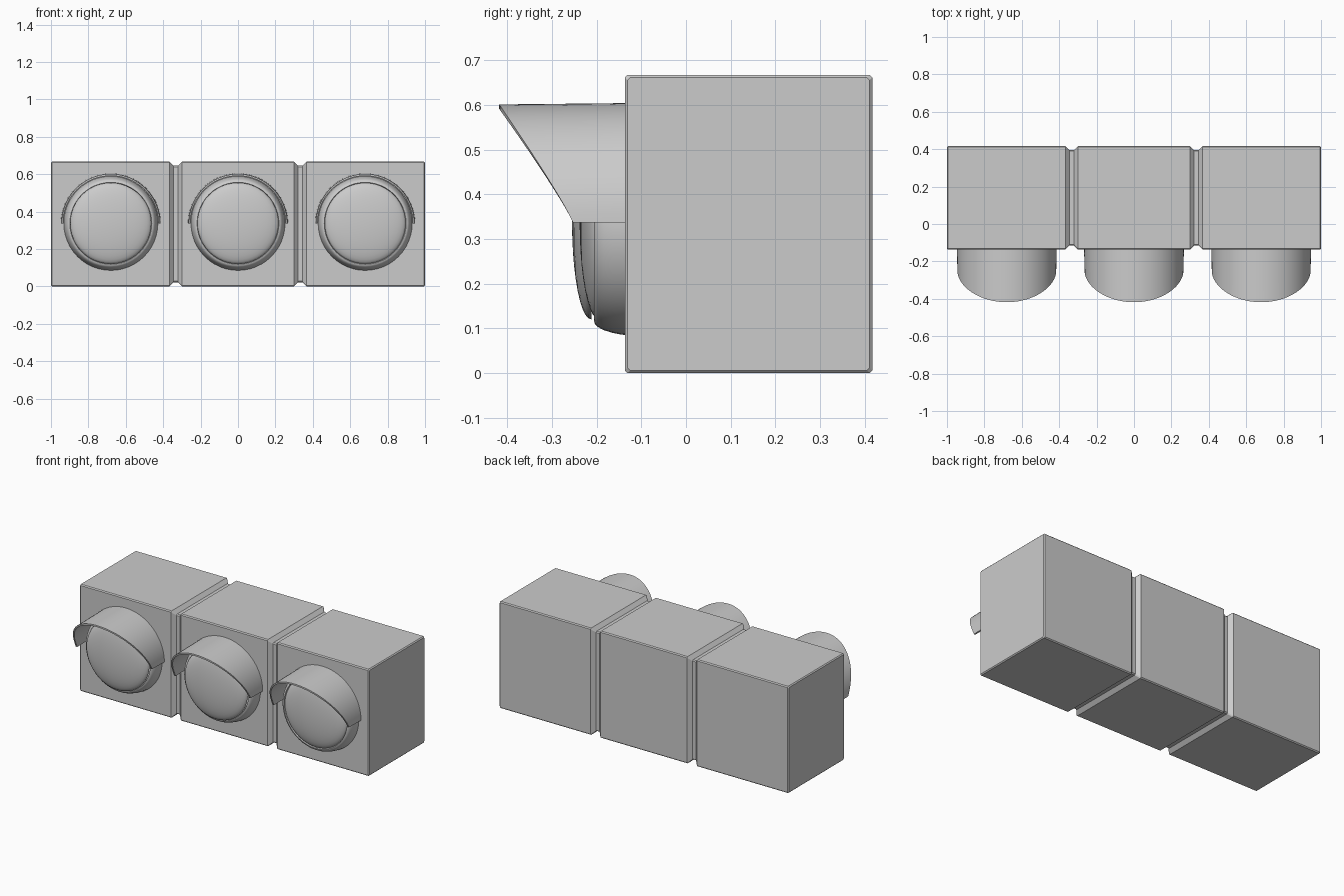
import bpy, bmesh, math

if "Cube" in bpy.data.objects:
    bpy.data.objects.remove(bpy.data.objects["Cube"])

CZ = 0.337        # height of the lamp axis
FRONT = -0.137    # front face of the housing


def make(name, bm, angle=35):
    bmesh.ops.recalc_face_normals(bm, faces=bm.faces)
    me = bpy.data.meshes.new(name)
    bm.to_mesh(me)
    bm.free()
    ob = bpy.data.objects.new(name, me)
    bpy.context.collection.objects.link(ob)
    bpy.ops.object.select_all(action='DESELECT')
    ob.select_set(True)
    bpy.context.view_layer.objects.active = ob
    bpy.ops.object.shade_smooth_by_angle(angle=math.radians(angle))
    return ob


def skin(bm, rings, closed=True):
    """Join successive rings of points with quads."""
    rows = [[bm.verts.new(p) for p in r] for r in rings]
    n = len(rows[0])
    for a, b in zip(rows, rows[1:]):
        for i in range(n if closed else n - 1):
            j = (i + 1) % n
            bm.faces.new((a[i], a[j], b[j], b[i]))
    return rows


def revolve(name, x, profile, n=48):
    """Turn (radius, y) points around the lamp axis."""
    bm = bmesh.new()
    skin(bm, [[(x + r * math.cos(2 * math.pi * i / n), y,
                CZ + r * math.sin(2 * math.pi * i / n)) for i in range(n)]
              for r, y in profile])
    bmesh.ops.remove_doubles(bm, verts=bm.verts, dist=1e-5)
    return make(name, bm)


# Housing: chamfered cross-section lofted along x, pinched at two grooves
def section(x, d, c=0.006):
    y0, y1, z0, z1 = FRONT + d, 0.417 - d, d, 0.667 - d
    return [(x, y, z) for y, z in (
        (y0 + c, z0), (y1 - c, z0), (y1, z0 + c), (y1, z1 - c),
        (y1 - c, z1), (y0 + c, z1), (y0, z1 - c), (y0, z0 + c))]


stations = [(-1, 0.006), (-0.994, 0)]
for g in (-1 / 3, 1 / 3):
    stations += [(g - 0.034, 0), (g - 0.012, 0.022), (g + 0.012, 0.022), (g + 0.034, 0)]
stations += [(0.994, 0), (1, 0.006)]
bm = bmesh.new()
rows = skin(bm, [section(x, d) for x, d in stations])
bm.faces.new(rows[0])
bm.faces.new(rows[-1])
make("housing", bm, 20)


# Visor: half-round hood with a slanted front edge
def visor(name, x, n=40):
    bm = bmesh.new()
    rings = []
    for i in range(n + 1):
        a = math.pi * i / n
        s = max(0.0, math.sin(a))
        yf = -0.253 - 0.165 * s ** 1.1
        rings.append([(x + r * math.cos(a), y, CZ + r * math.sin(a))
                      for r, y in ((0.267, FRONT + 0.004), (0.264, yf),
                                   (0.254, yf), (0.256, FRONT + 0.004))])
    rows = skin(bm, rings)
    bm.faces.new(rows[0])
    bm.faces.new(rows[-1])
    return make(name, bm)


# Three lamps; the right lens sits slightly deeper in its rim
for side, x, shift in (("left", -0.68, 0), ("middle", 0, 0), ("right", 0.68, 0.017)):
    revolve(side + "_rim", x, [
        (0.252, FRONT + 0.004), (0.251, -0.145), (0.247, -0.165), (0.241, -0.184),
        (0.234, -0.197), (0.227, -0.204), (0.219, -0.206), (0.216, -0.2), (0.216, FRONT)])
    dome = [(0.217 * math.cos(t), -0.212 - 0.043 * math.sin(t) + shift)
            for t in (math.pi / 2 * k / 10 for k in range(11))]
    revolve(side + "_lens", x, dome)
    visor(side + "_visor", x)
